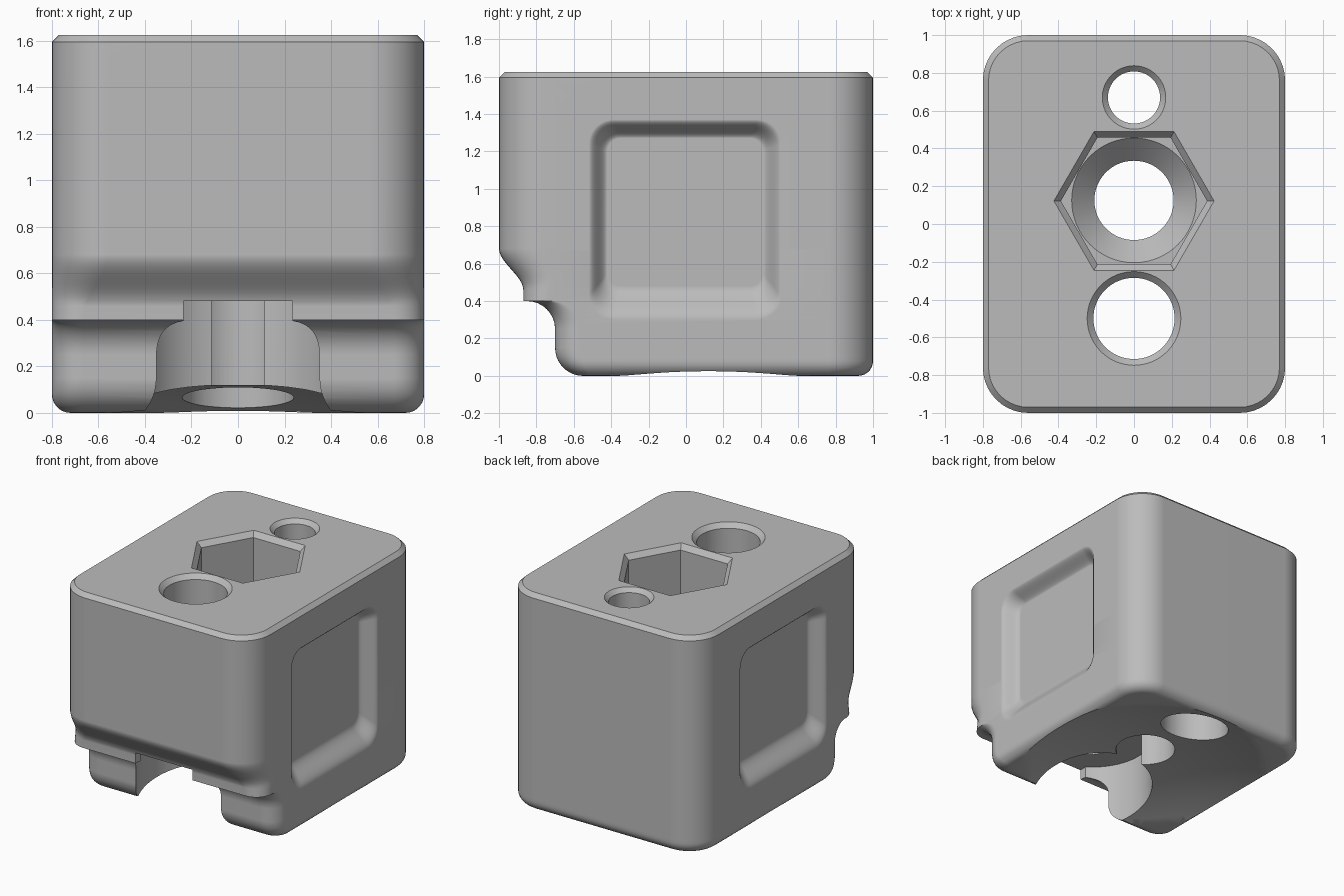
import bpy, bmesh, math

if "Cube" in bpy.data.objects:
    bpy.data.objects.remove(bpy.data.objects["Cube"])

TOP, CHAMFER = 1.625, 0.03
HALF_W, BACK, CORNER = 0.8, 1.0, 0.24


def smooth(t):
    t = max(0.0, min(1.0, t))
    return t * t * (3 - 2 * t)


def outline(u0, u1, v0, v1, r_low, r_high, n=10):
    """Rounded rectangle, with one radius at the low v end and one at the high end."""
    pts = []
    corners = [(u1, v0, -1, 1, r_low), (u1, v1, 1, 1, r_high),
               (u0, v1, 1, -1, r_high), (u0, v0, -1, -1, r_low)]
    for k, (u, v, sv, su, r) in enumerate(corners):
        cu, cv = u - su * r, v - sv * r
        for i in range(n + 1):
            a = math.pi / 2 * (k - 1 + i / n)
            pts.append((cu + r * math.cos(a), cv + r * math.sin(a)))
    return pts


def loft(name, rings):
    """Skin equal rings of points and cap both ends."""
    bm = bmesh.new()
    loops = [[bm.verts.new(p) for p in ring] for ring in rings]
    for a, b in zip(loops, loops[1:]):
        for i in range(len(a)):
            j = (i + 1) % len(a)
            bm.faces.new((a[i], a[j], b[j], b[i]))
    bm.faces.new(loops[0])
    bm.faces.new(loops[-1])
    bmesh.ops.recalc_face_normals(bm, faces=bm.faces)
    mesh = bpy.data.meshes.new(name)
    bm.to_mesh(mesh)
    bm.free()
    obj = bpy.data.objects.new(name, mesh)
    bpy.context.collection.objects.link(obj)
    return obj


def lathe(name, profile, y, sides=64):
    """Round or polygonal cutter standing at (0, y)."""
    angles = [math.tau * i / sides for i in range(sides)]
    return loft(name, [[(r * math.cos(a), y + r * math.sin(a), z) for a in angles]
                       for r, z in profile])


def front_y(z):
    """Front profile: rounded foot, cove under a ledge, then an S-curve to the face."""
    if z < 0.15:
        return -0.55 - math.sqrt(max(0, 0.15 ** 2 - (0.15 - z) ** 2))
    if z < 0.25:
        return -0.70
    if z <= 0.40:
        return -0.85 + math.sqrt(max(0, 0.15 ** 2 - (z - 0.25) ** 2))
    return -0.87 - 0.13 * smooth((z - 0.46) / 0.22)


def body_ring(z, front, inset=0.0):
    r_front = 0.13 + 0.11 * smooth((z - 0.4) / 0.28) - inset
    pts = outline(inset - HALF_W, HALF_W - inset, front, BACK - inset,
                  r_front, CORNER - inset)
    return [(x, y, z) for x, y in pts]


# Main block, stacked from the foot fillet up to the top chamfer
FILLET = 0.08
rings = []
for i in range(8):
    a = math.pi / 2 * i / 7
    z = FILLET * (1 - math.cos(a))
    rings.append(body_ring(z, front_y(z), FILLET * (1 - math.sin(a))))
for z in (0.10, 0.125, 0.15, 0.25):
    rings.append(body_ring(z, front_y(z)))
for i in range(1, 9):
    a = math.pi / 2 * i / 8
    z = 0.25 + 0.15 * math.sin(a)
    rings.append(body_ring(z, -0.85 + 0.15 * math.cos(a)))
rings.append(body_ring(0.4, -0.87))
for i in range(13):
    z = 0.46 + 0.22 * i / 12
    rings.append(body_ring(z, front_y(z)))
rings.append(body_ring(TOP - CHAMFER, -1.0))
rings.append(body_ring(TOP, CHAMFER - 1.0, CHAMFER))
body = loft("block_body", rings)


def mouth(r, flare, base):
    """Straight bore up to a flared rim that breaks through the top."""
    return [(r, base), (r, TOP - flare), (r + flare, TOP), (r + flare + 0.01, TOP + 0.01)]


# Cutters: shallow dish under the base, bores, hex pocket and front channel
cutters = [
    lathe("base_dish", [(1.5, -0.5)] + [(r, 0.126 - r * r / 6) for r in
          [1.5 - 0.1 * i for i in range(15)] + [0.01]], 0.12, 96),
    lathe("front_bore", mouth(0.215, 0.033, 0.3), -0.5),
    lathe("front_counterbore", [(0.425, -0.2), (0.425, 0.48)], -0.46, 96),
    lathe("centre_bore", [(0.21, -0.2), (0.21, 0.83), (0.33, 0.95), (0.33, 0.98)], 0.125),
    lathe("hex_pocket", mouth(0.387, 0.037, 0.95), 0.122, 6),
    lathe("back_bore", [(0.24, -0.2), (0.24, 0.5)] + mouth(0.138, 0.03, 0.5), 0.67),
    loft("front_channel", [[(x, y, z) for x, y in
         ((-0.235, -1.2), (0.235, -1.2), (0.235, -0.5), (-0.235, -0.5))]
         for z in (-0.2, 0.48)]),
]

# Soft-edged finger pockets on both sides, with a longer slope at the bottom
for side, label in ((1, "left"), (-1, "right")):
    steps = [(0.0, HALF_W + 0.03)]
    steps += [(i / 10, HALF_W - 0.1 * smooth(i / 10)) for i in range(11)]
    rings = []
    for t, x in steps:
        w = 0.1 * t
        r = 0.13 - 0.06 * t
        pts = outline(-0.52 + w, 0.51 - w, 0.3 + 1.8 * w, 1.37 - w, r, r)
        rings.append([(side * x, y, z) for y, z in pts])
    cutters.append(loft(label + "_pocket", rings))

bpy.ops.object.select_all(action="DESELECT")
bpy.context.view_layer.objects.active = body
body.select_set(True)
for cutter in cutters:
    cutter.hide_render = True
    mod = body.modifiers.new(cutter.name, "BOOLEAN")
    mod.operation = "DIFFERENCE"
    mod.solver = "EXACT"
    mod.object = cutter
    bpy.ops.object.modifier_apply(modifier=mod.name)
for cutter in cutters:
    bpy.data.objects.remove(cutter)

# Smooth curved walls, crisp edges
bpy.ops.object.shade_smooth_by_angle(angle=math.radians(28))
normals = body.modifiers.new("even_normals", "WEIGHTED_NORMAL")
normals.keep_sharp = True

# Plain grey finish
grey = bpy.data.materials.new("plain_grey")
grey.use_nodes = True
colour = (0.5, 0.5, 0.5, 1.0)
grey.diffuse_color = colour
grey.node_tree.nodes["Principled BSDF"].inputs["Base Color"].default_value = colour
body.data.materials.clear()
body.data.materials.append(grey)
